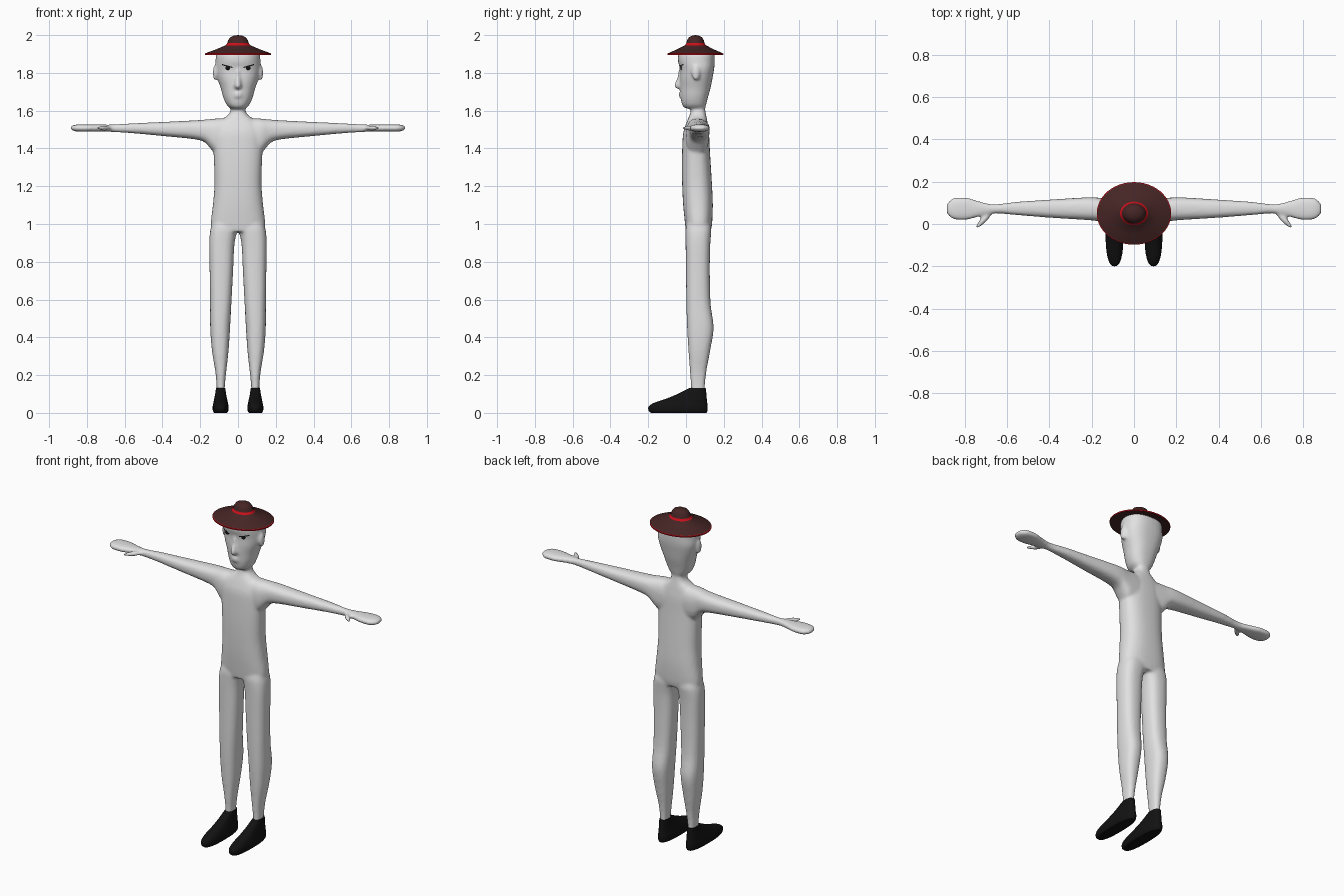
import bpy, bmesh, math
from mathutils import Vector, Matrix

cube = bpy.data.objects.get("Cube")
if cube:
    bpy.data.objects.remove(cube, do_unlink=True)


def material(name, rgb):
    m = bpy.data.materials.new(name)
    m.use_nodes = True
    m.diffuse_color = (*rgb, 1)
    m.node_tree.nodes["Principled BSDF"].inputs["Base Color"].default_value = (*rgb, 1)
    return m


SKIN = material("pale grey", (0.75, 0.75, 0.75))
BLACK = material("black", (0.006, 0.006, 0.006))
FELT = material("dark brown", (0.06, 0.018, 0.018))
RED = material("red trim", (0.6, 0.005, 0.01))


def finish(bm, name, *mats):
    bmesh.ops.recalc_face_normals(bm, faces=bm.faces)
    for f in bm.faces:
        f.smooth = True
    me = bpy.data.meshes.new(name)
    bm.to_mesh(me)
    bm.free()
    me.set_sharp_from_angle(angle=math.radians(50))
    for m in mats:
        me.materials.append(m)
    ob = bpy.data.objects.new(name, me)
    bpy.context.collection.objects.link(ob)
    return ob


def refine(rows, steps=4):
    """Catmull-Rom interpolation between the given sections."""
    rows = [Vector(r) for r in rows]
    out = []
    for i in range(len(rows) - 1):
        b, c = rows[i], rows[i + 1]
        a, d = rows[max(i - 1, 0)], rows[min(i + 2, len(rows) - 1)]
        for k in range(steps):
            t = k / steps
            out.append(b + (c - a) * (t / 2) + (a * 2 - b * 5 + c * 4 - d) * (t * t / 2)
                       + (b * 3 - a - c * 3 + d) * (t ** 3 / 2))
    return out + [rows[-1]]


def loft(bm, rows, axis="z", side=1, power=2.5, taper=0, n=32):
    """Skin rounded sections (t, u0, u1, v0, v1) along z (u=x, v=y) or x (u=y, v=z)."""
    rings = []
    for t, u0, u1, v0, v1 in refine(rows):
        ring = []
        for i in range(n):
            a = math.tau * i / n
            c, s = math.cos(a), math.sin(a)
            c = math.copysign(abs(c) ** (2 / power), c)
            s = math.copysign(abs(s) ** (2 / power), s)
            u = (u0 + u1) / 2 + (u1 - u0) / 2 * c * (1 - taper * max(0, -s))
            v = (v0 + v1) / 2 + (v1 - v0) / 2 * s
            p = (u * side, v, t) if axis == "z" else (t * side, u, v)
            ring.append(bm.verts.new(p))
        rings.append(ring)
    for r, q in zip(rings, rings[1:]):
        for i in range(n):
            j = (i + 1) % n
            bm.faces.new((r[i], r[j], q[j], q[i]))
    bm.faces.new(rings[0])
    bm.faces.new(rings[-1])


def blob(bm, loc, size, rot=None):
    m = Matrix.Translation(loc) @ (rot or Matrix()) @ Matrix.Diagonal((*size, 1))
    bmesh.ops.create_uvsphere(bm, u_segments=20, v_segments=12, radius=1, matrix=m)


def centred(rows):
    return [(z, -w, w, y0, y1) for z, w, y0, y1 in rows]


# Body: torso with neck
body_bm = bmesh.new()
loft(body_bm, centred([
    (.96, .13, 0, .13), (1.0, .144, -.005, .138), (1.1, .133, -.015, .142),
    (1.2, .125, -.02, .138), (1.3, .126, -.022, .132), (1.4, .13, -.02, .126),
    (1.48, .13, -.015, .122), (1.53, .115, 0, .115), (1.56, .075, .012, .11),
    (1.585, .046, .022, .105), (1.62, .038, .028, .1), (1.66, .04, .028, .1)]))

# Head and nose
loft(body_bm, centred([
    (1.612, .04, -.005, .1), (1.63, .06, -.02, .106), (1.67, .078, -.028, .116),
    (1.72, .092, -.031, .13), (1.77, .11, -.033, .14), (1.82, .121, -.032, .149),
    (1.86, .119, -.042, .152), (1.9, .115, -.04, .15), (1.92, .09, -.02, .13)]), taper=.15)
loft(body_bm, centred([
    (1.82, .01, -.038, .02), (1.78, .014, -.046, .02), (1.735, .021, -.062, .02),
    (1.722, .018, -.058, .02), (1.715, .01, -.045, .02)]), power=2)

# Lips
for z in (1.691, 1.676):
    blob(body_bm, (0, -.028, z), (.022, .012, .007))

# Limbs and ears
for side in (1, -1):
    loft(body_bm, [
        (.06, 0, .12, 1.36, 1.56), (.12, 0, .122, 1.375, 1.558), (.15, .008, .123, 1.405, 1.555),
        (.18, .015, .125, 1.435, 1.552), (.24, .02, .125, 1.45, 1.548), (.4, .03, .115, 1.466, 1.54),
        (.55, .042, .105, 1.48, 1.533), (.66, .05, .093, 1.487, 1.527), (.72, .038, .104, 1.49, 1.526),
        (.79, .02, .124, 1.489, 1.527), (.85, .022, .123, 1.489, 1.527), (.877, .04, .105, 1.496, 1.521),
        (.887, .055, .09, 1.502, 1.515)], axis="x", side=side)
    loft(body_bm, [
        (.08, .07, .113, .028, .098), (.14, .07, .113, .026, .1), (.22, .062, .12, .021, .108),
        (.33, .05, .138, .013, .128), (.45, .042, .147, .006, .146), (.58, .035, .148, .002, .13),
        (.75, .026, .15, 0, .126), (.88, .02, .152, -.002, .128), (.94, .01, .15, -.003, .132),
        (.98, -.005, .144, -.002, .134), (1.03, 0, .13, .01, .12)], side=side)
    turn = Matrix.Rotation(-side * math.radians(47), 4, "Z")
    blob(body_bm, (side * .708, .022, 1.508), (.056, .015, .013), turn)
    blob(body_bm, (side * .121, .052, 1.8), (.012, .022, .042))

body = finish(body_bm, "body", SKIN)
fuse = body.modifiers.new("fuse", "REMESH")
fuse.mode = "VOXEL"
fuse.voxel_size = .008
fuse.use_smooth_shade = True
soften = body.modifiers.new("soften", "SMOOTH")
soften.factor = .5
soften.iterations = 6

# Eyes and slanted brow lines laid on the face
bpy.context.view_layer.update()
skin = body.evaluated_get(bpy.context.evaluated_depsgraph_get())


def on_face(x, z):
    hit, where, _, _ = skin.ray_cast(Vector((x, -1, z)), Vector((0, 1, 0)))
    return where if hit else Vector((x, -.03, z))


for side, label in ((1, "left"), (-1, "right")):
    bm = bmesh.new()
    blob(bm, on_face(side * .053, 1.828), (.014, .004, .012))
    finish(bm, label + "_eye", BLACK)
    bm = bmesh.new()
    lid = [on_face(side * (.03 + .011 * k), 1.832 + .003 * k) for k in range(6)]
    for p, q in zip(lid, lid[1:]):
        lift = Vector((0, -.003, 0))
        drop = Vector((0, -.003, -.006))
        bm.faces.new([bm.verts.new(v) for v in (p + lift, q + lift, q + drop, p + drop)])
    bmesh.ops.remove_doubles(bm, verts=bm.verts, dist=.0001)
    finish(bm, label + "_brow", BLACK)

# Shoes
for side, label in ((1, "left"), (-1, "right")):
    bm = bmesh.new()
    shoe = [(0, .034, -.185, .108), (.012, .041, -.198, .114), (.035, .042, -.197, .115),
            (.055, .038, -.165, .112), (.075, .034, -.105, .11), (.1, .029, -.045, .108),
            (.12, .026, -.005, .106), (.132, .024, .02, .104)]
    loft(bm, [(z, .092 - w, .092 + w, y0, y1) for z, w, y0, y1 in shoe], side=side)
    finish(bm, label + "_shoe", BLACK)

# Hat: oval lathe, red on the rim and on the band round the crown
profile = [(.168, 1.897, 0), (.175, 1.895, 1), (.176, 1.902, 1), (.172, 1.904, 0), (.12, 1.923, 0),
           (.066, 1.946, 1), (.061, 1.952, 1), (.057, 1.957, 0), (.053, 1.972, 0), (.042, 1.988, 0),
           (.022, 1.997, 0)]
bm = bmesh.new()
n = 48
rings = [[bm.verts.new((r * math.cos(math.tau * i / n), .05 + .84 * r * math.sin(math.tau * i / n), z))
          for i in range(n)] for r, z, _ in profile]
for k in range(len(rings) - 1):
    for i in range(n):
        j = (i + 1) % n
        f = bm.faces.new((rings[k][i], rings[k][j], rings[k + 1][j], rings[k + 1][i]))
        f.material_index = profile[k][2]
for ring, z in ((rings[0], 1.905), (rings[-1], 2.0)):
    tip = bm.verts.new((0, .05, z))
    for i in range(n):
        bm.faces.new((ring[i], ring[(i + 1) % n], tip))
finish(bm, "hat", FELT, RED)
